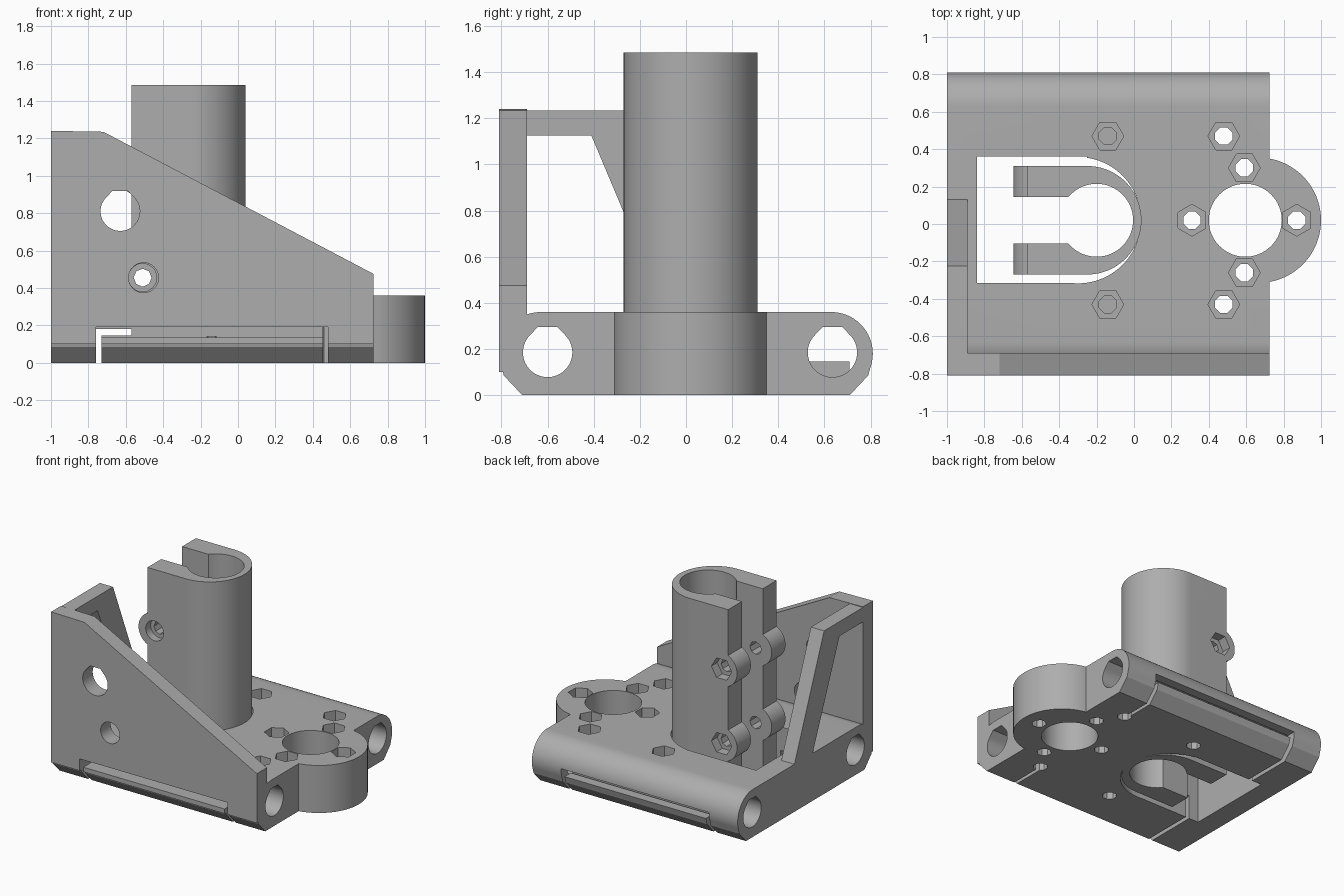
import bpy, bmesh
from math import sin, cos, pi, radians

if "Cube" in bpy.data.objects:
    bpy.data.objects.remove(bpy.data.objects["Cube"])

grey = bpy.data.materials.new("plain grey")
grey.use_nodes = True
COLOUR = (0.42, 0.42, 0.42, 1)
grey.diffuse_color = COLOUR
grey.node_tree.nodes["Principled BSDF"].inputs["Base Color"].default_value = COLOUR


def prism(name, axis, pts, a, b):
    """Extrude a 2D outline along an axis from a to b."""
    place = {"x": lambda p, d: (d, p[0], p[1]),
             "y": lambda p, d: (p[0], d, p[1]),
             "z": lambda p, d: (p[0], p[1], d)}[axis]
    bm = bmesh.new()
    low = [bm.verts.new(place(p, a)) for p in pts]
    high = [bm.verts.new(place(p, b)) for p in pts]
    bm.faces.new(low)
    bm.faces.new(high)
    for i in range(len(pts)):
        j = (i + 1) % len(pts)
        bm.faces.new((low[i], low[j], high[j], high[i]))
    bmesh.ops.recalc_face_normals(bm, faces=bm.faces)
    me = bpy.data.meshes.new(name)
    bm.to_mesh(me)
    bm.free()
    me.materials.append(grey)
    ob = bpy.data.objects.new(name, me)
    bpy.context.collection.objects.link(ob)
    return ob


def arc(u, v, r, start=0, end=360, n=64):
    full = end - start == 360
    return [(u + r * cos(t), v + r * sin(t)) for t in
            (radians(start + (end - start) * i / (n if full else n - 1)) for i in range(n))]


def rect(u0, u1, v0, v1):
    return [(u0, v0), (u1, v0), (u1, v1), (u0, v1)]


def teardrop(u, v, r):
    """Round hole with a flat, printable roof."""
    return arc(u, v, r, 135, 405, 40) + [(u + r * 0.4, v + r * 1.03), (u - r * 0.4, v + r * 1.03)]


def combine(ob, parts, operation):
    bpy.context.view_layer.objects.active = ob
    for part in parts:
        mod = ob.modifiers.new("join", "BOOLEAN")
        mod.operation, mod.solver, mod.object = operation, "EXACT", part
        bpy.ops.object.modifier_apply(modifier=mod.name)
        bpy.data.objects.remove(part)


def cutter(*args):
    ob = prism("cutter", *args)
    ob.hide_render = True
    return ob


# Base carriage with rounded long edges
half = [(0.71, 0), (0.79, 0.085)] + arc(0.63, 0.18, 0.18, -20, 90, 24)
base = prism("carriage_base", "x", half + [(-y, z) for y, z in reversed(half)], -1, 0.725)

# Round sensor boss, tall side wall and end brace
boss = prism("boss", "z", arc(0.665, 0.02, 0.335, n=80), 0, 0.36)
wall = prism("wall", "y", [(-1, 0.1), (-1, 1.24), (-0.72, 1.235), (0.725, 0.475), (0.725, 0.1)], -0.81, -0.69)
brace = prism("brace", "x", [(-0.81, 0.2), (-0.81, 1.235), (-0.225, 1.235), (0.13, 0.36), (0.13, 0.2)], -1, -0.89)
combine(brace, [cutter("x", [(-0.69, 0.34), (-0.69, 1.125), (-0.41, 1.125), (-0.08, 0.34)], -1.1, -0.8)], "DIFFERENCE")
combine(base, [boss, wall, brace], "UNION")

# Rod holes, clamp pocket and large round hole
cuts = [cutter("x", teardrop(-0.6, 0.185, 0.107), -1.1, 0.9),
        cutter("x", teardrop(0.635, 0.185, 0.107), -1.1, 0.9),
        cutter("z", rect(-0.84, -0.25, -0.315, 0.36), -0.1, 0.5),
        cutter("z", arc(-0.3, 0.02, 0.3375, n=80), -0.1, 0.5),
        cutter("z", arc(0.595, 0.02, 0.195), -0.1, 0.5)]

# Slits that free a springy flap along each long edge
for side in (-1, 1):
    def strip(near, far):
        return sorted((side * near, side * far))
    for x0, x1, inner, z0, z1 in ((-0.76, -0.73, 0.3, -0.1, 0.18),
                                  (0.455, 0.48, 0.45, -0.1, 0.18),
                                  (-0.76, 0.48, 0.47, 0.135, 0.19),
                                  (-0.76, -0.57, 0.3, 0.145, 0.18)):
        cuts.append(cutter("y", rect(x0, x1, z0, z1), *strip(inner, 0.9)))

# Access holes in the wall
cuts.append(cutter("y", teardrop(-0.63, 0.81, 0.105), -0.9, -0.6))
cuts.append(cutter("y", arc(-0.505, 0.455, 0.08, n=40), -0.9, -0.6))
combine(base, cuts, "DIFFERENCE")

# Bolt holes with nut traps: x, y, turn, blind
bolts = [(0.31, 0.02, 30, False), (0.87, 0.02, 30, False),
         (0.59, 0.30, 0, False), (0.59, -0.26, 0, False),
         (0.48, 0.47, 0, False), (0.48, -0.43, 0, False),
         (-0.14, 0.47, 0, True), (-0.14, -0.43, 0, True)]
cuts = []
for x, y, turn, blind in bolts:
    cuts.append(cutter("z", arc(x, y, 0.085, turn, turn + 360, 6), 0.27, 0.5))
    spans = [(-0.1, 0.14), (0.22, 0.4)] if blind else [(-0.1, 0.4)]
    cuts += [cutter("z", arc(x, y, 0.05, 22.5, 382.5, 8), *s) for s in spans]
combine(base, cuts, "DIFFERENCE")

# Flat liner in the rear rod channel
prism("rear_flap_liner", "x", rect(0.53, 0.71, 0.05, 0.145), -0.73, 0.455)

# Split tube clamp with two pairs of bolt lugs
tower = prism("split_tube_clamp", "z",
              arc(-0.25, 0.02, 0.29, -90, 90, 64) + [(-0.57, 0.31), (-0.57, -0.27)], 0, 1.485)
heights = (0.455, 1.02)
combine(tower, [prism("lug", "y", arc(-0.515, z, 0.13, n=48), -0.27, 0.31) for z in heights], "UNION")
cuts = [cutter("z", arc(-0.2, 0.02, 0.195), -0.1, 1.6),
        cutter("z", rect(-0.8, -0.25, -0.105, 0.145), -0.1, 1.6)]
for z in heights:
    cuts += [cutter("y", arc(-0.51, z, 0.048, n=8), -0.4, 0.4),
             cutter("y", arc(-0.51, z, 0.075, n=40), -0.4, -0.21),
             cutter("y", arc(-0.515, z, 0.085, n=6), 0.24, 0.4)]
combine(tower, cuts, "DIFFERENCE")

# Smooth shading on curved walls, crisp edges elsewhere
for ob in bpy.context.scene.objects:
    ob.select_set(ob.type == "MESH")
bpy.context.view_layer.objects.active = base
bpy.ops.object.shade_smooth_by_angle(angle=radians(25))
